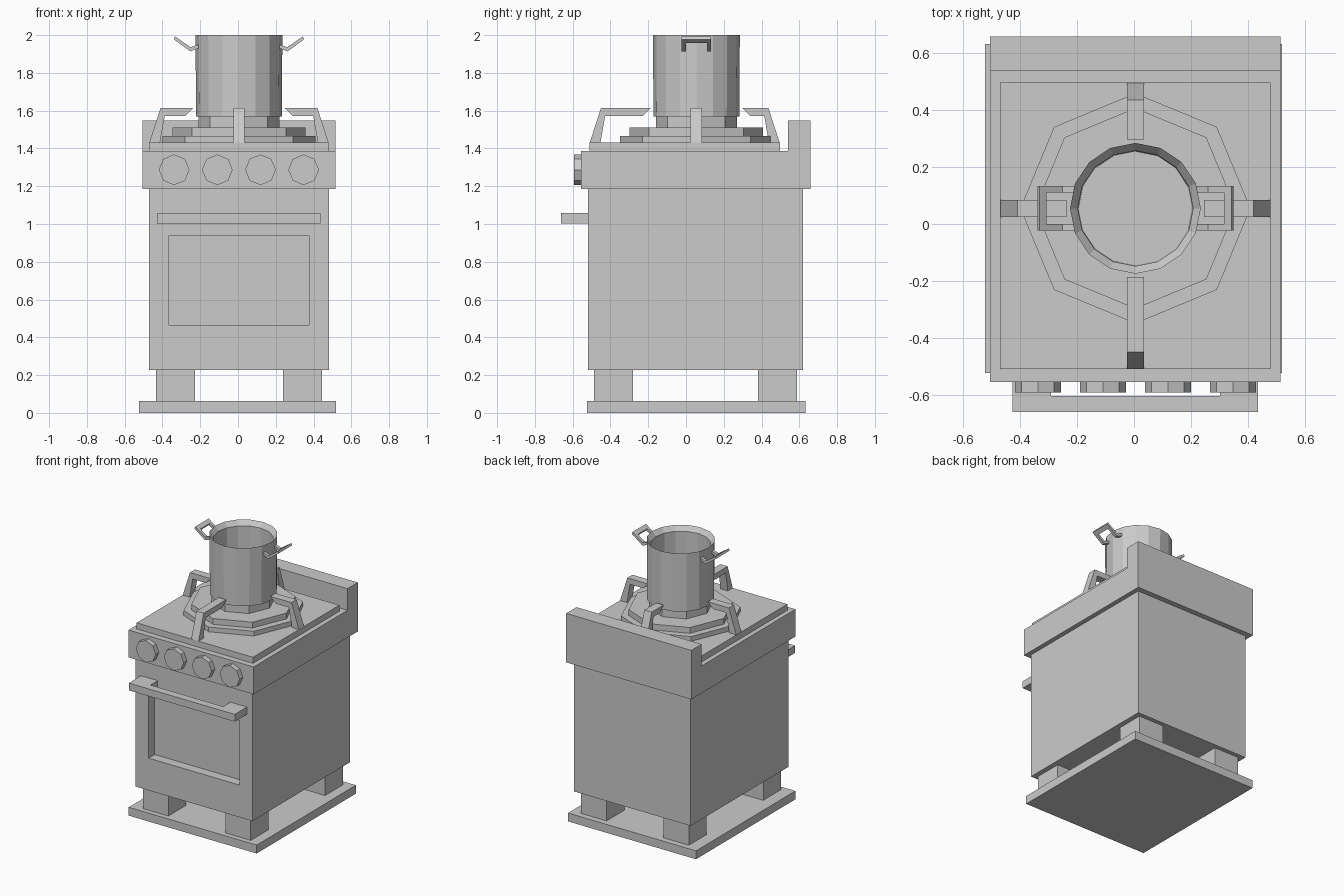
import bpy, bmesh, math
from mathutils import Vector

if "Cube" in bpy.data.objects:
    bpy.data.objects.remove(bpy.data.objects["Cube"])

CX, CY = 0.005, 0.055   # burner centre


def finish(name, bm):
    bmesh.ops.recalc_face_normals(bm, faces=bm.faces)
    me = bpy.data.meshes.new(name)
    bm.to_mesh(me)
    bm.free()
    ob = bpy.data.objects.new(name, me)
    bpy.context.collection.objects.link(ob)
    return ob


def box_bm(x0, x1, y0, y1, z0, z1):
    bm = bmesh.new()
    bmesh.ops.create_cube(bm, size=1)
    for v in bm.verts:
        v.co = Vector((x1 if v.co.x > 0 else x0,
                       y1 if v.co.y > 0 else y0,
                       z1 if v.co.z > 0 else z0))
    return bm


def box(name, *dims):
    return finish(name, box_bm(*dims))


def prism(name, pts, a, b, place):
    """Extrude a 2D outline from a to b; place maps (u, v, depth) to 3D."""
    bm = bmesh.new()
    lo = [bm.verts.new(place(u, v, a)) for u, v in pts]
    hi = [bm.verts.new(place(u, v, b)) for u, v in pts]
    bm.faces.new(lo)
    bm.faces.new(hi)
    n = len(pts)
    for i in range(n):
        j = (i + 1) % n
        bm.faces.new((lo[i], lo[j], hi[j], hi[i]))
    return finish(name, bm)


def ngon(r, n, cx=0, cy=0):
    return [(cx + r * math.cos(2 * math.pi * i / n),
             cy + r * math.sin(2 * math.pi * i / n)) for i in range(n)]


def lathe(name, profile, n):
    bm = bmesh.new()
    rings = [[bm.verts.new((x, y, z)) for x, y in ngon(r, n, CX, CY)]
             for r, z in profile]
    for a, b in zip(rings, rings[1:]):
        for i in range(n):
            j = (i + 1) % n
            bm.faces.new((a[i], a[j], b[j], b[i]))
    bm.faces.new(rings[0])
    bm.faces.new(rings[-1])
    return finish(name, bm)


# Base plate and feet
box("base_plate", -0.525, 0.52, -0.525, 0.633, 0, 0.062)
for sx, (x0, x1) in (("left", (-0.435, -0.228)), ("right", (0.237, 0.445))):
    for sy, (y0, y1) in (("front", (-0.487, -0.28)), ("back", (0.38, 0.588))):
        box(f"{sy}_{sx}_foot", x0, x1, y0, y1, 0.055, 0.23)

# Oven body with a recessed window in the front
bm = box_bm(-0.472, 0.482, -0.52, 0.62, 0.227, 1.187)
front = min(bm.faces, key=lambda f: f.calc_center_median().y)
bmesh.ops.inset_individual(bm, faces=[front], thickness=0.1)
for v in front.verts:
    v.co = Vector((0.375 if v.co.x > 0 else -0.365, -0.52,
                   0.94 if v.co.z > 0.7 else 0.465))
front = bmesh.ops.extrude_discrete_faces(bm, faces=[front])["faces"][0]
for v in front.verts:
    v.co.y += 0.07
finish("oven_body", bm)

# Door handle: U-shaped outline seen from above
prism("door_handle",
      [(-0.428, -0.515), (-0.428, -0.662), (0.437, -0.662), (0.437, -0.515),
       (0.302, -0.515), (0.302, -0.605), (-0.292, -0.605), (-0.292, -0.515)],
      1.003, 1.057, lambda u, v, d: (u, v, d))

# Control panel block with raised back, L-shaped side outline
prism("cooktop_with_backsplash",
      [(-0.555, 1.185), (0.66, 1.185), (0.66, 1.547), (0.54, 1.547),
       (0.54, 1.387), (-0.555, 1.387)],
      -0.506, 0.516, lambda u, v, d: (d, u, v))
box("top_plate", -0.471, 0.48, -0.51, 0.497, 1.38, 1.432)

# Four octagonal knobs
for i in range(4):
    prism(f"knob_{i + 1}", ngon(0.081, 8, -0.338 + 0.2285 * i, 1.287),
          -0.593, -0.55, lambda u, v, d: (u, d, v))

# Stepped octagonal burner
for name, r, z0, z1 in (("burner_base", 0.405, 1.425, 1.467),
                        ("burner_ring", 0.353, 1.46, 1.51),
                        ("burner_cap", 0.215, 1.5, 1.575)):
    prism(name, ngon(r, 8, CX, CY), z0, z1, lambda u, v, d: (u, v, d))

# Pot supports: bent arms from the plate edge toward the burner
for name, dx, dy, out in (("left", -1, 0, 0.475), ("right", 1, 0, 0.475),
                          ("front", 0, -1, 0.565), ("back", 0, 1, 0.441)):
    o = out
    arm = [(o, 1.43), (o - 0.06, 1.615), (0.242, 1.615), (0.284, 1.573),
           (o - 0.082, 1.573), (o - 0.057, 1.43)]
    prism(f"{name}_pot_support", arm, -0.03, 0.03,
          lambda u, v, d: (CX + dx * u - dy * d, CY + dy * u + dx * d, v))

# Hollow cooking pot with a chamfered rim
lathe("pot", [(0.227, 1.57), (0.23, 2.0), (0.203, 1.965), (0.2, 1.6)], 16)

# Pot handles: two bent side bars and an outer grip on each side
side_bar = [(0.215, 1.93), (0.258, 1.914), (0.345, 1.978), (0.338, 1.993),
            (0.256, 1.936), (0.215, 1.95)]
grip = [(0.319, 1.959), (0.345, 1.978), (0.338, 1.993), (0.312, 1.974)]
for name, s in (("left", -1), ("right", 1)):
    for part, outline, a, b in (("front_bar", side_bar, -0.078, -0.055),
                                ("back_bar", side_bar, 0.055, 0.078),
                                ("grip", grip, -0.056, 0.056)):
        prism(f"{name}_pot_handle_{part}", outline, a, b,
              lambda u, v, d: (CX + s * u, CY + d, v))
